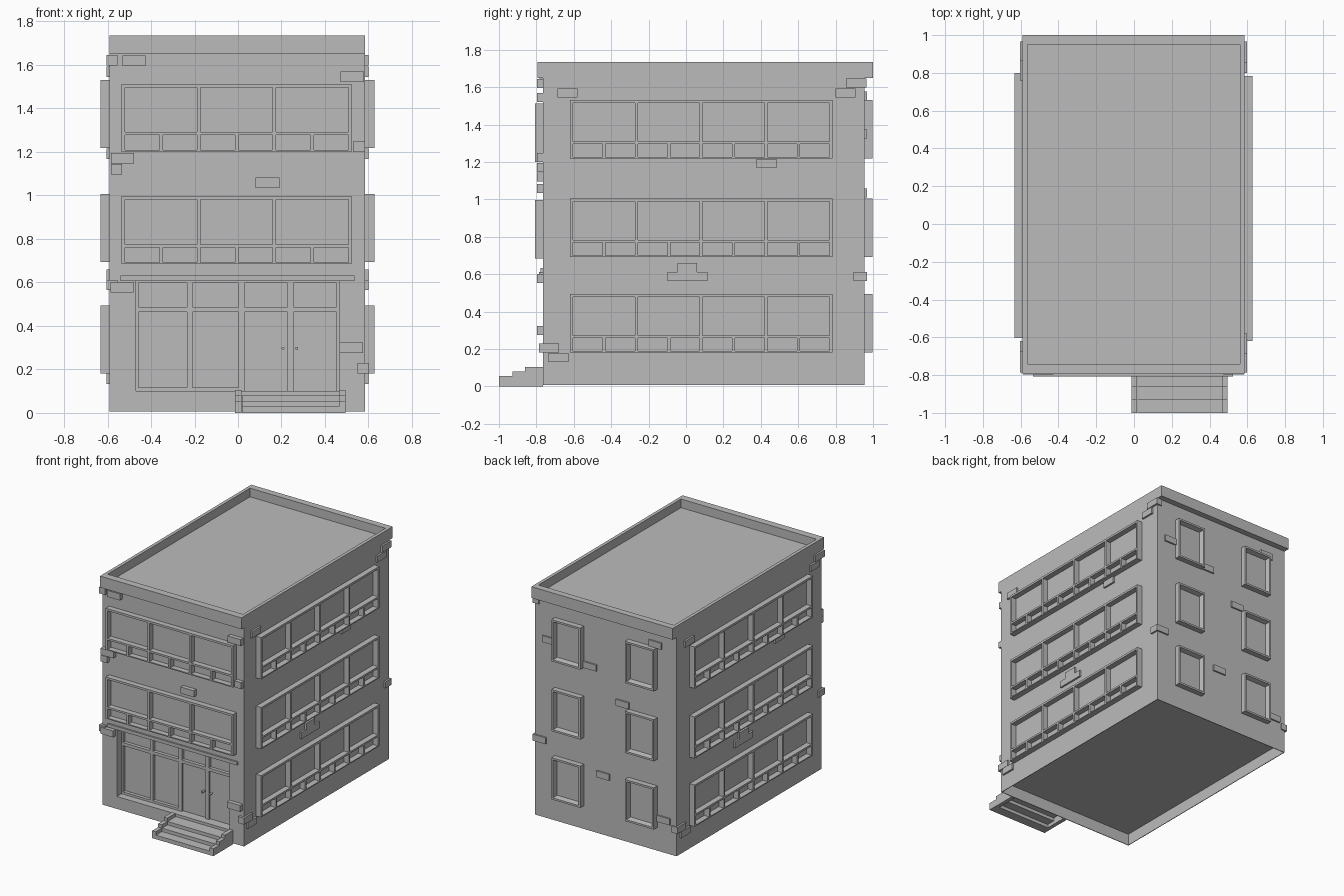
import bpy, bmesh
from math import radians
from mathutils import Matrix, Vector

cube = bpy.data.objects.get("Cube")
if cube:
    bpy.data.objects.remove(cube, do_unlink=True)

# One plain grey for the whole building
GREY = (0.5, 0.5, 0.5, 1.0)
mat = bpy.data.materials.new("plain_grey")
mat.use_nodes = True
mat.diffuse_color = GREY
mat.node_tree.nodes["Principled BSDF"].inputs["Base Color"].default_value = GREY

# Wall extents
X0, X1, Y0, Y1 = -0.59, 0.585, -0.765, 0.955
BASE, FLOOR, DECK, TOP = 0.007, 0.095, 1.67, 1.735

# Each wall has a local frame: x along the wall, -y outwards, z up
WALLS = {
    "front": (0, (0, Y0, 0)),
    "right": (90, (X1, 0, 0)),
    "back": (180, (0, Y1, 0)),
    "left": (-90, (X0, 0.18, 0)),
}


def add_box(bm, x0, x1, y0, y1, z0, z1):
    size = Vector((x1 - x0, y1 - y0, z1 - z0))
    mid = Vector((x0 + x1, y0 + y1, z0 + z1)) / 2
    bmesh.ops.create_cube(bm, size=1, matrix=Matrix.Translation(mid) @ Matrix.Diagonal(size).to_4x4())


def finish(name, bm):
    mesh = bpy.data.meshes.new(name)
    bm.to_mesh(mesh)
    bm.free()
    mesh.materials.append(mat)
    obj = bpy.data.objects.new(name, mesh)
    bpy.context.collection.objects.link(obj)
    return obj


def boxes(name, items, wall=None):
    bm = bmesh.new()
    for item in items:
        add_box(bm, *item)
    obj = finish(name, bm)
    if wall:
        angle, origin = WALLS[wall]
        obj.matrix_world = Matrix.Translation(origin) @ Matrix.Rotation(radians(angle), 4, "Z")
    return obj


def ring(x0, x1, y0, y1, z0, z1, left, right, front, back):
    """Four butted bars around a rectangle in plan."""
    return [
        (x0, x1, y0, y0 + front, z0, z1),
        (x0, x1, y1 - back, y1, z0, z1),
        (x0, x0 + left, y0 + front, y1 - back, z0, z1),
        (x1 - right, x1, y0 + front, y1 - back, z0, z1),
    ]


# Main body with the entrance recess cut out
body = boxes("body", [(X0, X1, Y0, Y1, FLOOR, DECK)])
cutter = boxes("entrance_cutter", [(-0.47, 0.467, Y0 - 0.1, Y0 + 0.08, 0.1, 0.607)])
cutter.hide_render = True
cut = body.modifiers.new("entrance", "BOOLEAN")
cut.operation = "DIFFERENCE"
cut.solver = "EXACT"
cut.object = cutter
graph = bpy.context.evaluated_depsgraph_get()
cut_mesh = bpy.data.meshes.new_from_object(body.evaluated_get(graph))
body.modifiers.clear()
body.data = cut_mesh
bpy.data.objects.remove(cutter, do_unlink=True)

# Open skirt below the floor, and the parapet overhanging front and back
boxes("base_skirt", ring(X0, X1, Y0, Y1, BASE, FLOOR, 0.005, 0.005, 0.005, 0.005))
boxes("parapet", ring(X0, X1, -0.795, 1.0, 1.65, TOP, 0.025, 0.025, 0.055, 0.05))


# Long window bands: frame, mullions, transom and half-width lower lights
def window_band(name, wall, start, end, bottom, count):
    bar, out, height = 0.016, -0.042, 0.313
    top, rail = bottom + height, bottom + 0.083
    items = [
        (start, end, out, 0, top - bar, top),
        (start, end, out, 0, rail - 0.006, rail + 0.008),
        (start, end, out, 0, bottom, bottom + 0.008),
    ]
    step = (end - start - bar) / count
    for i in range(count + 1):
        x = start + i * step
        items.append((x, x + bar, out, 0, bottom, top))
        if i < count:
            x += step / 2
            items.append((x, x + bar, out, 0, bottom, rail))
    boxes(name, items, wall)


for side in ("right", "left"):
    for level, bottom in enumerate((0.181, 0.693, 1.218), 1):
        window_band(f"{side}_window_{level}", side, -0.62, 0.783, bottom, 4)
for level, bottom in enumerate((0.684, 1.2), 2):
    window_band(f"front_window_{level}", "front", -0.535, 0.523, bottom, 3)


# Back windows: picture frames with sloping inner faces
def framed_window(name, x, bottom, width=0.24, height=0.313):
    bm = bmesh.new()
    add_box(bm, x - width / 2, x + width / 2, -0.042, 0, bottom, bottom + height)
    bm.normal_update()
    face = min(bm.faces, key=lambda f: f.normal.y)
    bmesh.ops.inset_region(bm, faces=[face], thickness=0.02)
    bmesh.ops.inset_region(bm, faces=[face], thickness=0.012)
    for v in face.verts:
        v.co.y = -0.006
    obj = finish(name, bm)
    angle, origin = WALLS["back"]
    obj.matrix_world = Matrix.Translation(origin) @ Matrix.Rotation(radians(angle), 4, "Z")


for level, bottom in enumerate((0.181, 0.693, 1.218), 1):
    framed_window(f"back_window_{level}_a", -0.30, bottom)
    framed_window(f"back_window_{level}_b", 0.31, bottom)


# Loose bricks standing proud of the walls: (start, end, bottom)
def bricks(wall, out, spots):
    boxes(f"{wall}_bricks", [(a, b, -out, 0.035, z, z + 0.048) for a, b, z in spots], wall)


side_spots = [
    (-0.687, -0.58, 1.545), (0.80, 0.907, 1.545), (0.856, 0.965, 1.598),
    (0.377, 0.484, 1.168), (-0.045, 0.06, 0.612), (-0.1, 0.115, 0.564),
    (0.896, 0.965, 0.564), (-0.785, -0.68, 0.182), (-0.735, -0.628, 0.132),
]
bricks("right", 0.014, side_spots)
bricks("left", 0.014, side_spots)
bricks("front", 0.031, [
    (-0.53, -0.425, 1.596), (0.472, 0.58, 1.522), (-0.585, -0.478, 1.147),
    (-0.585, -0.533, 1.096), (0.08, 0.19, 1.034), (0.528, 0.583, 1.2),
    (-0.587, -0.48, 0.553), (0.467, 0.575, 0.276),
])
bricks("back", 0.012, [
    (-0.52, -0.41, 1.325), (-0.18, -0.07, 1.222), (0.365, 0.47, 1.53),
    (0.093, 0.2, 1.01), (-0.598, -0.49, 0.564), (-0.07, 0.037, 0.43),
    (0.433, 0.54, 0.23),
])

# Entrance: canopy ledge, glazing bars, doors and knobs
boxes("entrance_ledge", [(-0.54, 0.535, -0.012, 0.02, 0.607, 0.632)], "front")
IN, FACE = 0.08, 0.055
posts = [(-0.47, -0.458), (-0.235, -0.21), (0.002, 0.03), (0.228, 0.255), (0.452, 0.467)]
bars = [(a, b, FACE, IN, 0.1, 0.607) for a, b in posts]
for a, b in ((0.597, 0.607), (0.464, 0.487)):
    bars.append((-0.47, 0.467, FACE, IN, a, b))
bars.append((-0.47, 0.03, FACE, IN, 0.1, 0.117))
boxes("entrance_frame", bars, "front")
boxes("entrance_doors", [(0.03, 0.228, 0.07, IN, 0.1, 0.464), (0.255, 0.452, 0.07, IN, 0.1, 0.464)], "front")
bm = bmesh.new()
for x in (0.207, 0.27):
    place = Matrix.Translation((x, Y0 + 0.055, 0.297)) @ Matrix.Rotation(radians(90), 4, "X")
    bmesh.ops.create_cone(bm, cap_ends=True, segments=12, radius1=0.007, radius2=0.007, depth=0.03, matrix=place)
finish("door_knobs", bm)

# Steps: three treads between stepped cheeks
treads, cheeks = [], []
for i, y in enumerate((-1.0, -0.928, -0.862)):
    end = (-0.928, -0.862, Y0)[i]
    z = 0.03 + 0.025 * i
    treads.append((0.018, 0.465, y, end, z - 0.03, z))
    for x in (-0.013, 0.465):
        cheeks.append((x, x + 0.03, y, end, 0, z + 0.025))
boxes("step_treads", treads)
boxes("step_cheeks", cheeks)
